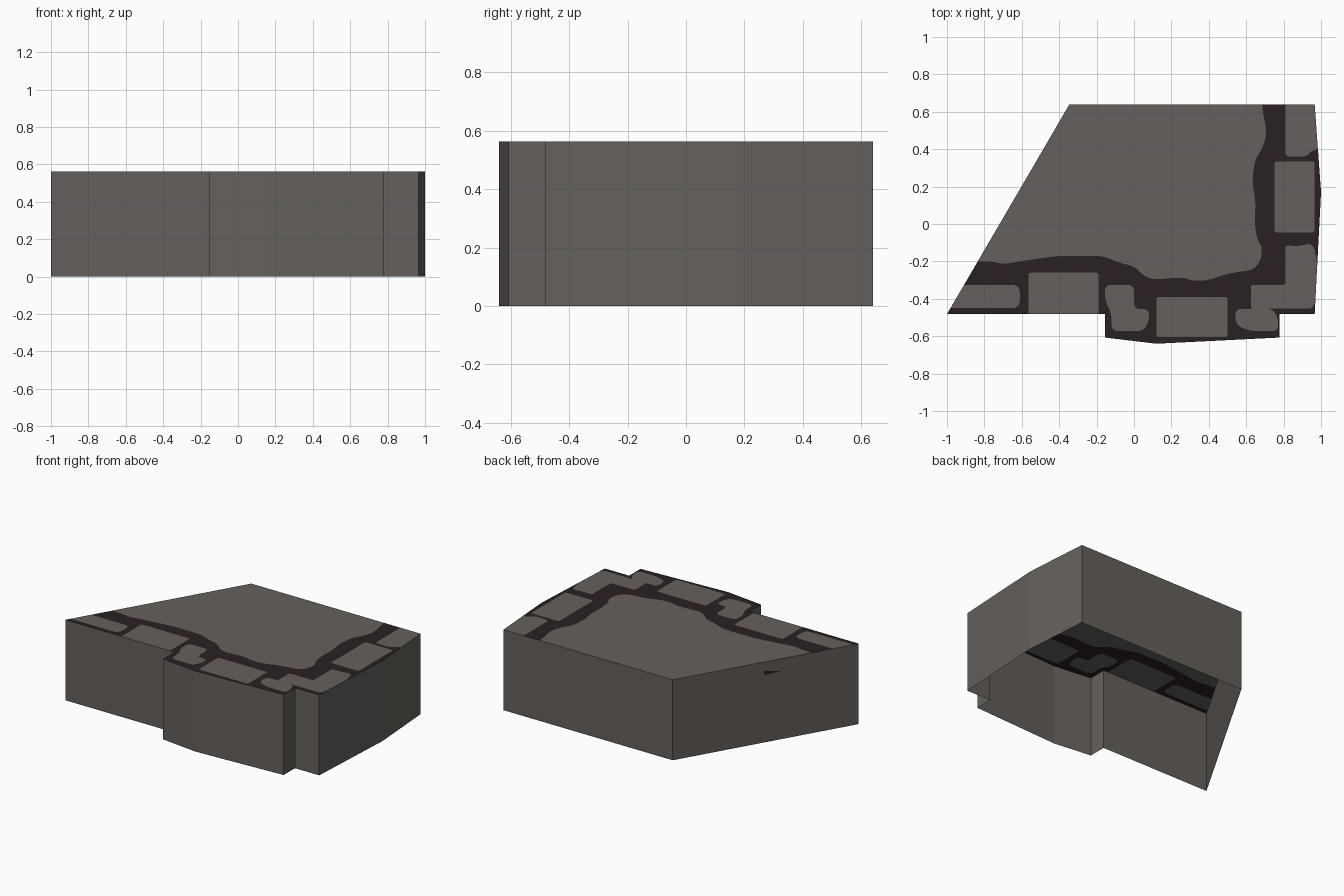
import bpy
from mathutils import Vector
from mathutils.geometry import delaunay_2d_cdt

if "Cube" in bpy.data.objects:
    bpy.data.objects.remove(bpy.data.objects["Cube"])

H = 0.563


def material(name, rgb):
    m = bpy.data.materials.new(name)
    m.diffuse_color = (*rgb, 1)
    m.use_nodes = True
    m.node_tree.nodes["Principled BSDF"].inputs["Base Color"].default_value = m.diffuse_color
    return m


STONE = material("grey stone", (0.132, 0.118, 0.106))
MORTAR = material("dark mortar", (0.024, 0.015, 0.015))


def add_object(name, verts, faces, mats, indices=None):
    me = bpy.data.meshes.new(name)
    me.from_pydata(verts, [], faces)
    for m in mats:
        me.materials.append(m)
    if indices:
        me.polygons.foreach_set("material_index", indices)
    me.update()
    ob = bpy.data.objects.new(name, me)
    bpy.context.collection.objects.link(ob)
    return ob


def rounded(pts, r, steps=4):
    """Round every corner of a 2D polygon with a short quadratic arc."""
    pts = [Vector(p) for p in pts]
    out = []
    for i, p in enumerate(pts):
        a, b = pts[i - 1] - p, pts[(i + 1) % len(pts)] - p
        s = p + a.normalized() * min(r, a.length * 0.45)
        e = p + b.normalized() * min(r, b.length * 0.45)
        for k in range(steps + 1):
            t = k / steps
            out.append(s * (1 - t) ** 2 + p * 2 * t * (1 - t) + e * t * t)
    return out


def box(x0, x1, y0, y1):
    return [(x0, y0), (x1, y0), (x1, y1), (x0, y1)]


def inside(p, poly):
    """Even-odd test of a point in a 2D polygon."""
    hit = False
    for (x0, y0), (x1, y1) in zip(poly, poly[1:] + poly[:1]):
        if (y0 > p.y) != (y1 > p.y) and p.x < x0 + (p.y - y0) / (y1 - y0) * (x1 - x0):
            hit = not hit
    return hit


# Plan outline, counter-clockwise
outline = [(-1, -.482), (-.155, -.482), (-.155, -.607), (.12, -.64), (.778, -.607),
           (.778, -.482), (.966, -.482), (1, .17), (.966, .64), (-.345, .64)]

# Stones set in the top; anything past the outline is trimmed away
stones = [
    rounded([(-1.1, -.45), (-.61, -.45), (-.61, -.325), (-1.1, -.325)], .045),
    rounded(box(-.565, -.19, -.55, -.26), .015),
    rounded([(-.155, -.325), (0, -.325), (0, -.455), (.08, -.455), (.08, -.52),
             (.05, -.572), (-.12, -.572), (-.12, -.48), (-.155, -.41)], .035),
    rounded(box(.12, .5, -.605, -.39), .015),
    rounded([(.545, -.455), (.735, -.45), (.77, -.50), (.77, -.572), (.63, -.572),
             (.56, -.55), (.54, -.51)], .03),
    rounded([(.625, -.452), (.95, -.452), (.968, -.42), (.985, -.25), (.965, -.13),
             (.94, -.105), (.88, -.118), (.81, -.115), (.81, -.325), (.625, -.325)], .015),
    rounded(box(.75, .965, -.045, .335), .015),
    rounded([(.81, .7), (.81, .36), (.92, .36), (.955, .395), (1.03, .405), (.97, .7)], .025),
    # large wavy-edged floor
    rounded([(-.3, .72), (.68, .72), (.685, .62), (.71, .49), (.69, .41), (.645, .34),
             (.632, .22), (.65, .12), (.645, 0), (.66, -.09), (.685, -.12), (.68, -.19),
             (.64, -.245), (.5, -.265), (.4, -.30), (.32, -.305), (.26, -.285),
             (.1, -.297), (.05, -.275), (0, -.225), (-.07, -.21), (-.17, -.17),
             (-.4, -.17), (-.58, -.195), (-.7, -.215), (-.76, -.2), (-1, -.2),
             (-1, .72)], .04),
]

# Top: one flat sheet cut along the stone edges, coloured by what each piece lies in
points, edges = [], []
for poly in [outline] + stones:
    s, k = len(points), len(poly)
    edges += [(s + i, s + (i + 1) % k) for i in range(k)]
    points += [Vector(p) for p in poly]
verts, _, faces, *_ = delaunay_2d_cdt(points, edges, [], 0, 1e-5)
kept, colours = [], []
for f in faces:
    f = list(f)
    c = sum((verts[i] for i in f), Vector((0, 0))) / len(f)
    if inside(c, outline):
        kept.append(f)
        colours.append(0 if any(inside(c, s) for s in stones) else 1)
add_object("paved_top", [(v.x, v.y, H) for v in verts], kept, [STONE, MORTAR], colours)
# drop the loose points left outside the outline
top = bpy.data.objects["paved_top"].data
import bmesh
bm = bmesh.new()
bm.from_mesh(top)
bmesh.ops.delete(bm, geom=[v for v in bm.verts if not v.link_faces], context='VERTS')
bm.to_mesh(top)
bm.free()

# Side walls, open underneath
n = len(outline)
add_object("side_walls", [(x, y, z) for z in (0, H) for x, y in outline],
           [(i, (i + 1) % n, (i + 1) % n + n, i + n) for i in range(n)], [STONE])

# Small dark chip on the slanted wall
a, b = Vector(outline[-1]), Vector(outline[0])
out = Vector(((a - b).y * -1, (a - b).x)).normalized() * 0.002
chip = []
for t, z in ((.49, .5), (.49, .472), (.59, .477)):
    p = a.lerp(b, t) + out
    chip.append((p.x, p.y, z))
add_object("wall_chip", chip, [(0, 1, 2)], [MORTAR])
